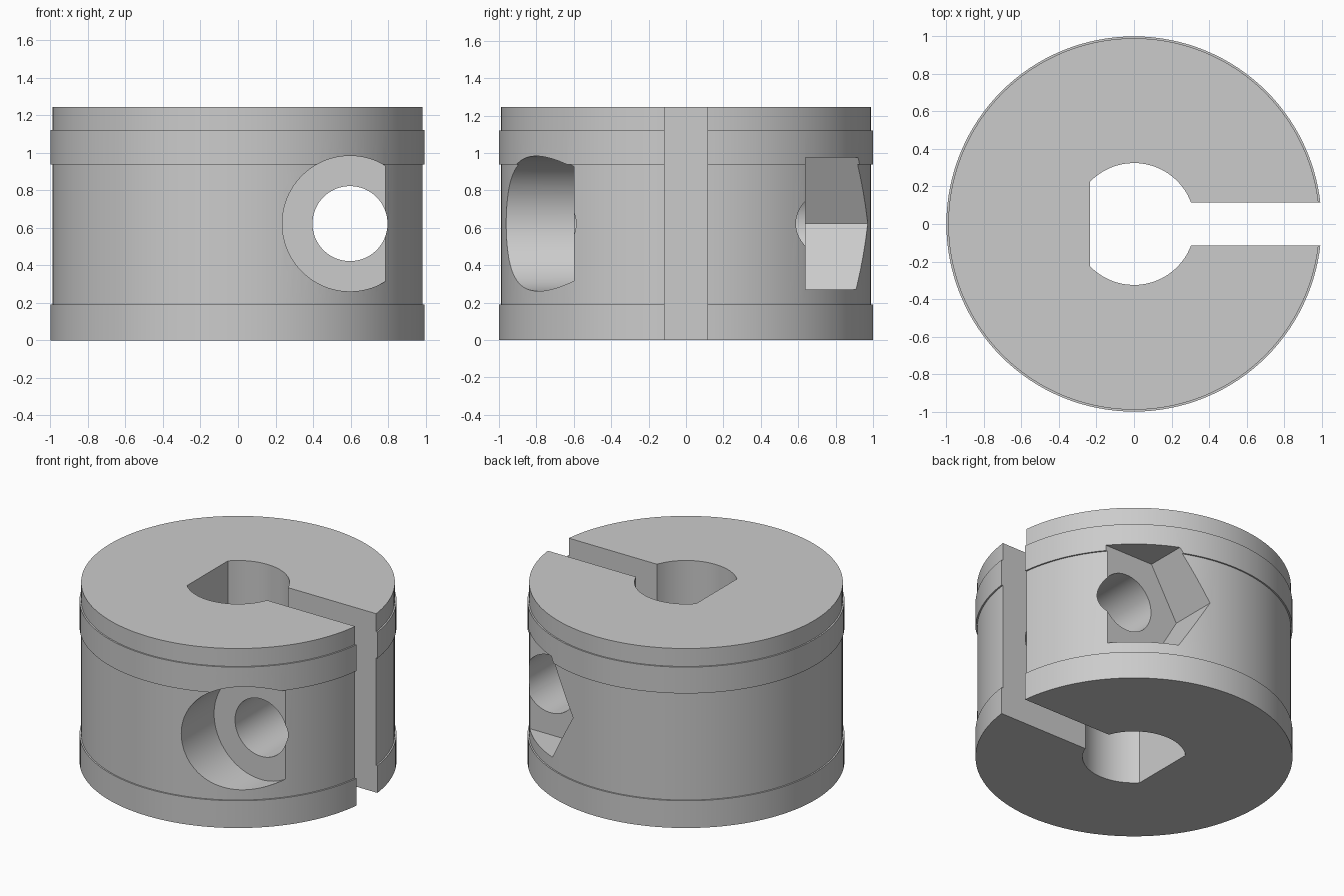
import bpy
import bmesh
from math import acos, cos, pi, radians, sin
from mathutils import Vector

HEIGHT = 1.245
BOLT_X, BOLT_Z = 0.597, 0.622

if "Cube" in bpy.data.objects:
    bpy.data.objects.remove(bpy.data.objects["Cube"])

grey = bpy.data.materials.new("plain grey")
grey.use_nodes = True
grey.diffuse_color = (0.6, 0.6, 0.6, 1)
grey.node_tree.nodes["Principled BSDF"].inputs["Base Color"].default_value = (0.6, 0.6, 0.6, 1)


def make_object(name, bm):
    bmesh.ops.recalc_face_normals(bm, faces=bm.faces)
    mesh = bpy.data.meshes.new(name)
    bm.to_mesh(mesh)
    bm.free()
    mesh.materials.append(grey)
    obj = bpy.data.objects.new(name, mesh)
    bpy.context.collection.objects.link(obj)
    return obj


def arc(radius, start, end, steps, cx=0, cy=0):
    return [(cx + radius * cos(start + (end - start) * i / steps),
             cy + radius * sin(start + (end - start) * i / steps))
            for i in range(steps + 1)]


def circle(radius, steps, cx=0, cy=0):
    return arc(radius, 0, 2 * pi, steps, cx, cy)[:-1]


def prism(name, outline, axis, low, high):
    """Extrude a flat outline along y or z to make a cutter."""
    bm = bmesh.new()
    place = (lambda a, b: (a, low, b)) if axis == "y" else (lambda a, b: (a, b, low))
    face = bm.faces.new([bm.verts.new(place(a, b)) for a, b in outline])
    new = bmesh.ops.extrude_face_region(bm, geom=[face])["geom"]
    shift = Vector((0, high - low, 0)) if axis == "y" else Vector((0, 0, high - low))
    bmesh.ops.translate(bm, vec=shift, verts=[v for v in new if isinstance(v, bmesh.types.BMVert)])
    obj = make_object(name, bm)
    obj.hide_render = True
    return obj


# Turned collar body with two slightly raised bands
profile = [(1, 0), (1, 0.19), (0.99, 0.19), (0.99, 0.937),
           (1, 0.937), (1, 1.12), (0.99, 1.12), (0.99, HEIGHT)]
bm = bmesh.new()
verts = [bm.verts.new((r, 0, z)) for r, z in profile]
edges = [bm.edges.new(pair) for pair in zip(verts, verts[1:])]
bmesh.ops.spin(bm, geom=verts + edges, cent=(0, 0, 0), axis=(0, 0, 1),
               angle=2 * pi, steps=128, use_merge=True)
bmesh.ops.remove_doubles(bm, verts=bm.verts, dist=0.0001)
bmesh.ops.holes_fill(bm, edges=[e for e in bm.edges if e.is_boundary], sides=0)
collar = make_object("clamp_collar", bm)

# D-shaped bore, side slot, bolt hole, round head recess and hex nut pocket
flat = acos(-0.235 / 0.325)
slot = 0.115
cutters = [
    prism("bore_cutter", arc(0.325, -flat, flat, 48), "z", -0.2, HEIGHT + 0.2),
    prism("slot_cutter", [(0, -slot), (1.2, -slot), (1.2, slot), (0, slot)],
          "z", -0.3, HEIGHT + 0.3),
    prism("bolt_hole_cutter", circle(0.2, 64, BOLT_X, BOLT_Z), "y", -1.3, 1.3),
    prism("head_recess_cutter", circle(0.361, 96, BOLT_X, BOLT_Z), "y", -1.2, -0.6),
    prism("nut_pocket_cutter", circle(0.408, 6, BOLT_X, BOLT_Z), "y", 0.64, 1.2),
]

bpy.ops.object.select_all(action="DESELECT")
bpy.context.view_layer.objects.active = collar
collar.select_set(True)
for cutter in cutters:
    cut = collar.modifiers.new(cutter.name, "BOOLEAN")
    cut.operation = "DIFFERENCE"
    cut.solver = "EXACT"
    cut.object = cutter
    bpy.ops.object.modifier_apply(modifier=cut.name)
    bpy.data.objects.remove(cutter)

bpy.ops.object.shade_smooth_by_angle(angle=radians(25))
